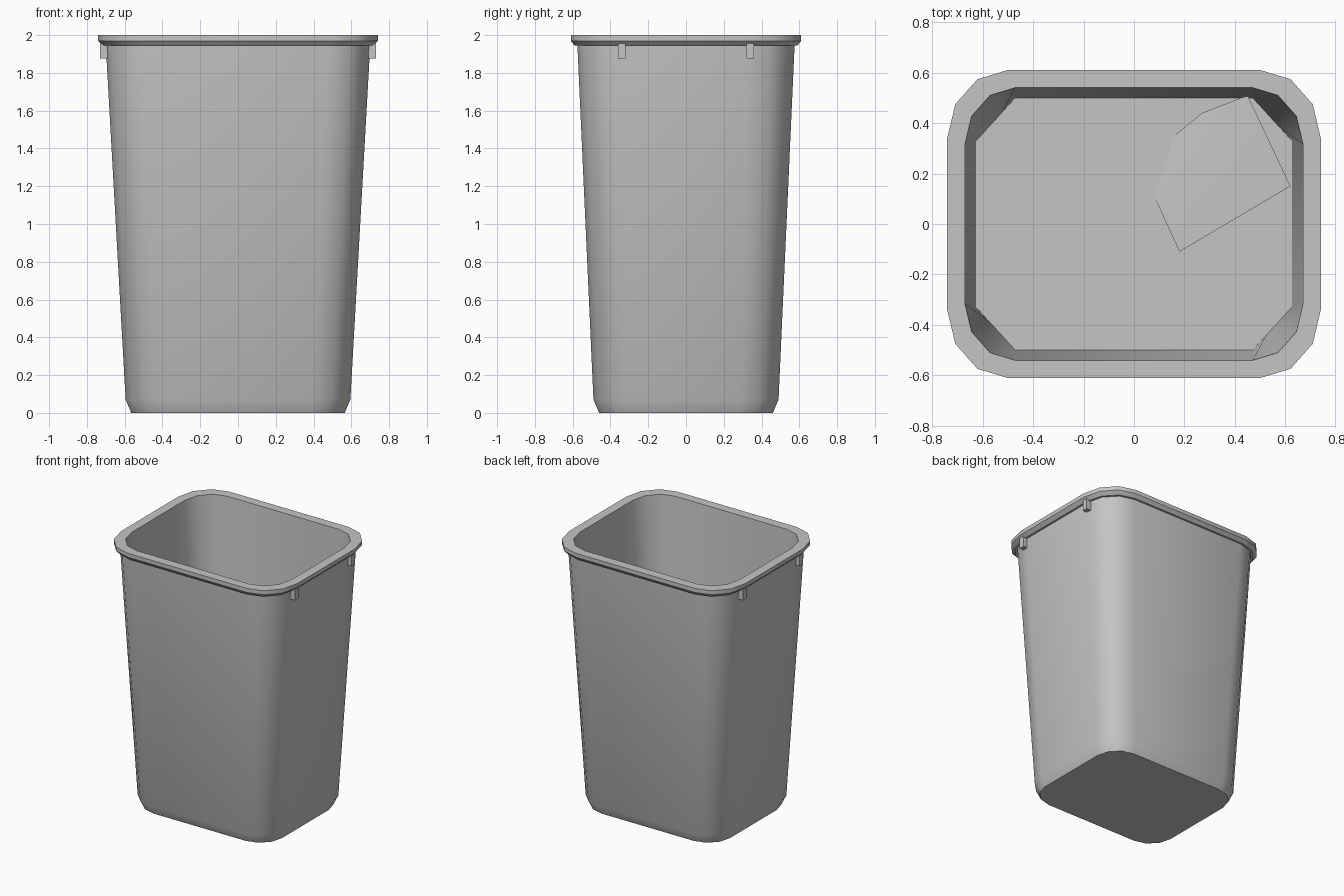
import bpy, bmesh, math
from mathutils import Vector

cube = bpy.data.objects.get("Cube")
if cube:
    bpy.data.objects.remove(cube, do_unlink=True)

GREY = (0.56, 0.56, 0.56, 1)
plastic = bpy.data.materials.new("grey_plastic")
plastic.use_nodes = True
plastic.diffuse_color = GREY
plastic.node_tree.nodes["Principled BSDF"].inputs["Base Color"].default_value = GREY

FLOOR = 1.10     # height of the inner floor
STEPS = 3        # segments per corner


def ring(hx, hy, cx, cy, z, cut=False):
    """Rectangle outline with rounded corners, or straight-cut ones."""
    quarter = []
    for i in range(STEPS + 1):
        t = i / STEPS
        if cut:
            quarter.append((hx - cx * t, hy - cy * (1 - t)))
        else:
            a = t * math.pi / 2
            quarter.append((hx - cx + cx * math.cos(a), hy - cy + cy * math.sin(a)))
    back = quarter[::-1]
    points = (quarter + [(-x, y) for x, y in back]
              + [(-x, -y) for x, y in quarter] + [(x, -y) for x, y in back])
    return [Vector((x, y, z)) for x, y in points]


def finish(name, bm):
    mesh = bpy.data.meshes.new(name)
    bm.to_mesh(mesh)
    bm.free()
    mesh.materials.append(plastic)
    obj = bpy.data.objects.new(name, mesh)
    bpy.context.collection.objects.link(obj)
    bpy.ops.object.select_all(action='DESELECT')
    obj.select_set(True)
    bpy.context.view_layer.objects.active = obj
    bpy.ops.object.shade_smooth_by_angle(angle=math.radians(35))
    return obj


def loft(rings, cap_first=False, cap_last=False):
    bm = bmesh.new()
    rows = [[bm.verts.new(p) for p in r] for r in rings]
    n = len(rows[0])
    for a, b in zip(rows, rows[1:]):
        for i in range(n):
            j = (i + 1) % n
            bm.faces.new((a[i], a[j], b[j], b[i]))
    if cap_first:
        bm.faces.new(rows[0][::-1])
    if cap_last:
        bm.faces.new(rows[-1])
    bm.normal_update()
    return bm


# Tapered outer shell with a chamfered foot
finish("outer_shell", loft([
    ring(0.565, 0.46, 0.18, 0.18, 0),
    ring(0.595, 0.49, 0.20, 0.20, 0.07),
    ring(0.70, 0.575, 0.22, 0.24, 1.945),
], cap_first=True))

# Overhanging rim; its top strip on the right side is turned over
rim = loft([
    ring(0.70, 0.575, 0.22, 0.24, 1.945),
    ring(0.715, 0.59, 0.23, 0.25, 1.945),
    ring(0.74, 0.61, 0.24, 0.27, 1.97),
    ring(0.74, 0.61, 0.24, 0.27, 2.0),
    ring(0.67, 0.54, 0.20, 0.225, 2.0),
])
for face in rim.faces:
    c = face.calc_center_median()
    if face.normal.z > 0.9 and c.x < -0.6 and abs(c.y) < 0.01:
        face.normal_flip()
finish("rim", rim)

# Inner walls ending in a raised floor with straight-cut corners
finish("inner_liner", loft([
    ring(0.67, 0.54, 0.20, 0.225, 2.0),
    ring(0.625, 0.50, 0.155, 0.17, FLOOR, cut=True),
], cap_last=True))

# Small tabs under the rim on both ends
for side, sx in (("left", 1), ("right", -1)):
    for end, sy in (("front", -1), ("back", 1)):
        bm = bmesh.new()
        bmesh.ops.create_cube(bm, size=1)
        bmesh.ops.scale(bm, vec=(0.04, 0.042, 0.08), verts=bm.verts)
        bmesh.ops.translate(bm, vec=(sx * 0.71, sy * 0.34, 1.915), verts=bm.verts)
        finish(f"tab_{end}_{side}", bm)

# Loose curved sheet resting on the inner floor
outline = [(0.18, -0.11, 0.02), (0.62, 0.15, 0.05), (0.45, 0.51, 0.05),
           (0.27, 0.44, 0.03), (0.16, 0.35, 0.005), (0.08, 0.11, 0.005)]
bm = bmesh.new()
edge = [bm.verts.new((x, y, FLOOR + h)) for x, y, h in outline]
middle = bm.verts.new((0.32, 0.22, FLOOR + 0.045))
for i, v in enumerate(edge):
    bm.faces.new((v, edge[(i + 1) % len(edge)], middle))
finish("loose_sheet", bm)
